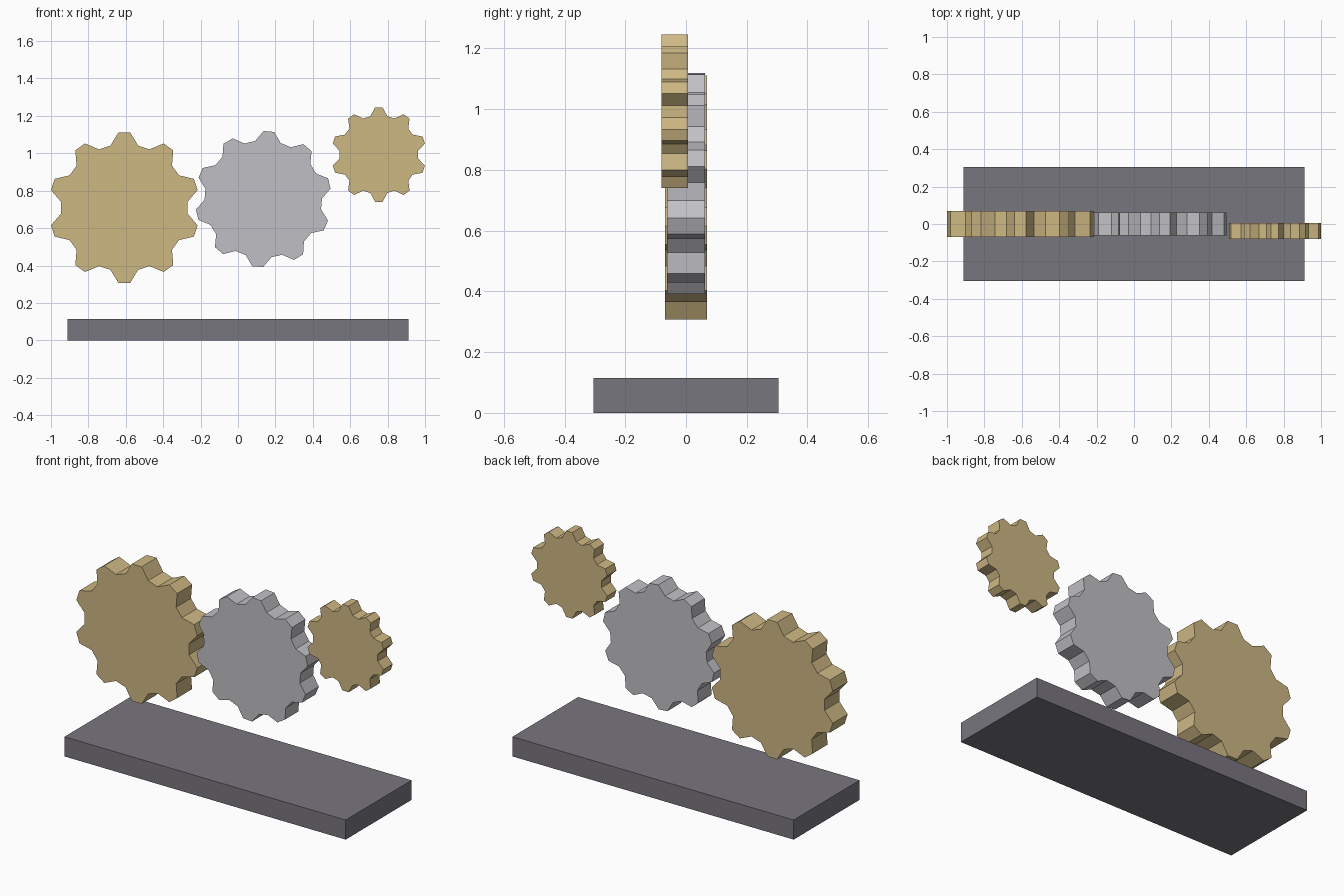
import bpy, bmesh
from math import sin, cos, radians

if "Cube" in bpy.data.objects:
    bpy.data.objects.remove(bpy.data.objects["Cube"])


def material(name, rgb):
    m = bpy.data.materials.new(name)
    m.diffuse_color = (*rgb, 1)
    m.use_nodes = True
    m.node_tree.nodes["Principled BSDF"].inputs["Base Color"].default_value = m.diffuse_color
    return m


def finish(name, bm, mat):
    bmesh.ops.recalc_face_normals(bm, faces=bm.faces)
    me = bpy.data.meshes.new(name)
    bm.to_mesh(me)
    bm.free()
    me.materials.append(mat)
    ob = bpy.data.objects.new(name, me)
    bpy.context.collection.objects.link(ob)
    return ob


def gear(name, x, z, tip, root, y0, y1, turn, mat, teeth=10):
    bm = bmesh.new()
    step = 360 / teeth
    outline = []
    for i in range(teeth):
        a = turn + i * step
        # flat tooth tip, then flat valley
        for r, da in ((tip, -4.5), (tip, 4.5), (root, step / 2 - 5.4), (root, step / 2 + 5.4)):
            t = radians(a + da)
            outline.append(bm.verts.new((x + r * cos(t), y0, z + r * sin(t))))
    face = bm.faces.new(outline)
    ext = bmesh.ops.extrude_face_region(bm, geom=[face], use_keep_orig=True)
    verts = [g for g in ext["geom"] if isinstance(g, bmesh.types.BMVert)]
    bmesh.ops.translate(bm, verts=verts, vec=(0, y1 - y0, 0))
    return finish(name, bm, mat)


brass = material("brass", (0.62, 0.48, 0.23))
steel = material("steel", (0.53, 0.53, 0.56))
dark = material("dark_grey", (0.19, 0.18, 0.21))

# base plate
bm = bmesh.new()
bmesh.ops.create_cube(bm, size=1)
bmesh.ops.scale(bm, verts=bm.verts, vec=(1.824, 0.61, 0.115))
bmesh.ops.translate(bm, verts=bm.verts, vec=(0, 0, 0.0575))
finish("base_plate", bm, dark)

# floating gear train
gear("large_gear", -0.608, 0.709, 0.403, 0.340, -0.069, 0.069, 90, brass)
gear("middle_gear", 0.135, 0.755, 0.364, 0.314, -0.062, 0.062, 85.3, steel)
gear("small_gear", 0.753, 0.993, 0.253, 0.210, -0.080, 0.006, 90, brass)
